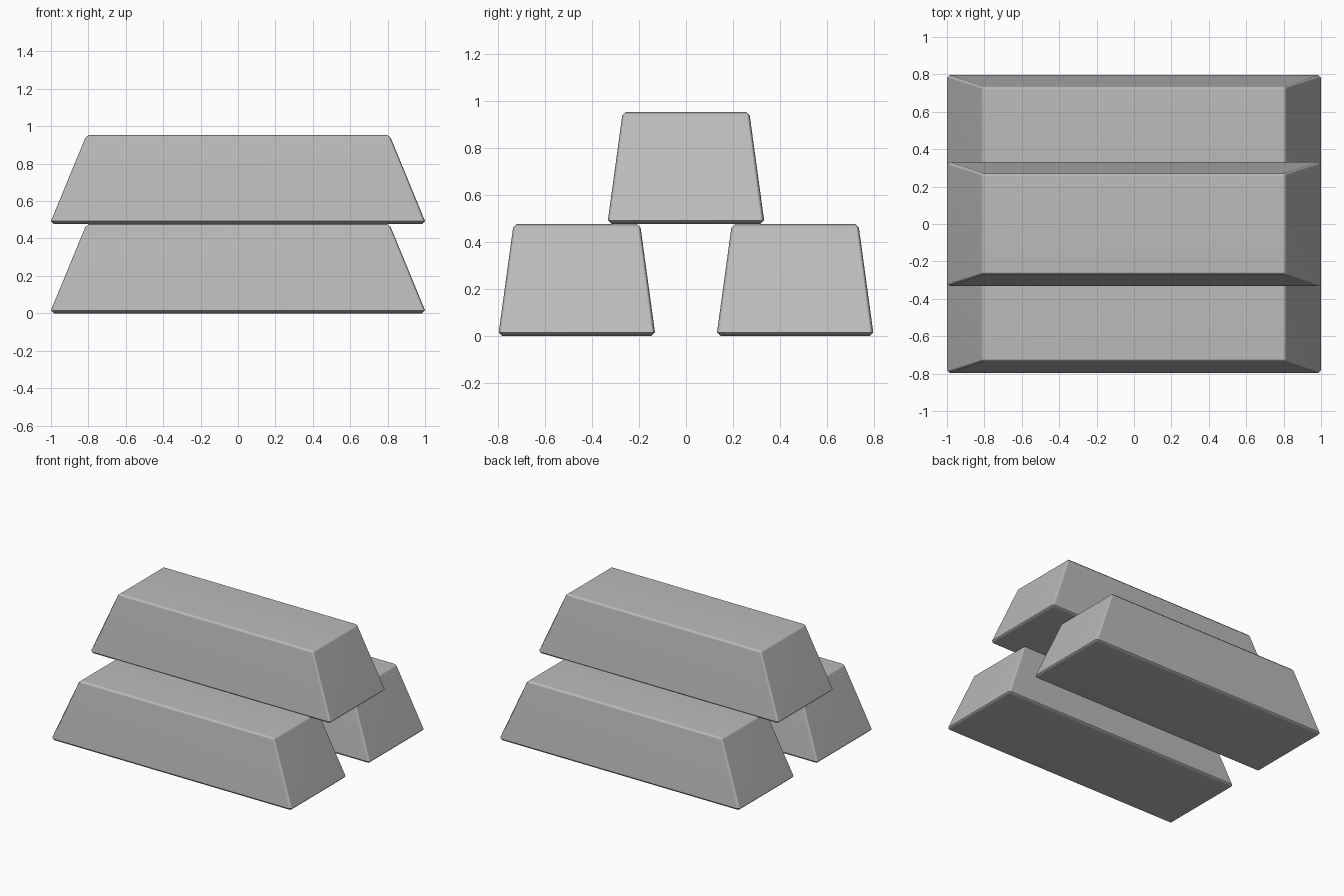
import bpy, bmesh, math

cube = bpy.data.objects.get("Cube")
if cube:
    bpy.data.objects.remove(cube, do_unlink=True)

HEIGHT = 0.477
TAPER = 0.19

# Plain grey metal
grey = bpy.data.materials.new("grey metal")
grey.use_nodes = True
colour = (0.5, 0.5, 0.5, 1)
grey.diffuse_color = colour
grey.node_tree.nodes["Principled BSDF"].inputs["Base Color"].default_value = colour


def make_bar(name, y, z):
    """Chamfered block narrowed towards its top."""
    bm = bmesh.new()
    bmesh.ops.create_cube(bm, size=1)
    for v in bm.verts:
        v.co.x *= 2.0
        v.co.y *= 0.665
        v.co.z = (v.co.z + 0.5) * HEIGHT
    bmesh.ops.bevel(bm, geom=bm.edges[:], offset=0.016, segments=1,
                    profile=0.5, affect='EDGES')
    for v in bm.verts:
        s = 1 - TAPER * max(0, v.co.z - 0.016) / (HEIGHT - 0.016)
        v.co.x *= s
        v.co.y *= s
    mesh = bpy.data.meshes.new(name)
    bm.to_mesh(mesh)
    bm.free()
    mesh.materials.append(grey)
    bar = bpy.data.objects.new(name, mesh)
    bpy.context.collection.objects.link(bar)
    bar.location = (0, y, z)

    # Soft chamfers, flat main faces
    bpy.ops.object.select_all(action='DESELECT')
    bar.select_set(True)
    bpy.context.view_layer.objects.active = bar
    bpy.ops.object.shade_smooth_by_angle(angle=math.radians(46))
    normals = bar.modifiers.new("flat main faces", 'WEIGHTED_NORMAL')
    normals.keep_sharp = True


# Two bars side by side with one across the gap on top
make_bar("front_bar", -0.4645, 0)
make_bar("back_bar", 0.4645, 0)
make_bar("top_bar", 0, HEIGHT)
